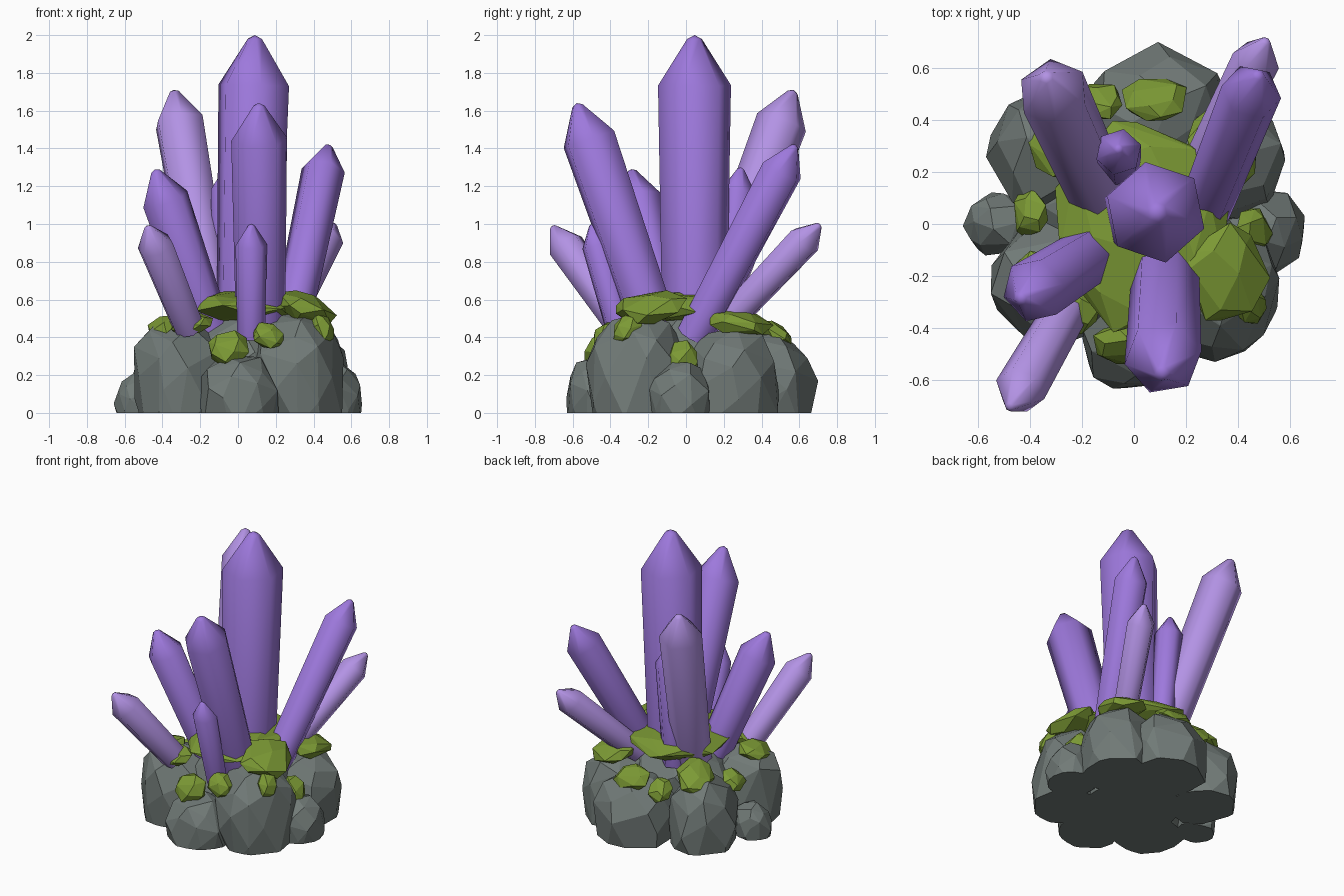
import bpy, bmesh, math, random
from mathutils import Vector

random.seed(4)
cube = bpy.data.objects.get("Cube")
if cube:
    bpy.data.objects.remove(cube, do_unlink=True)


def material(name, rgb):
    m = bpy.data.materials.new(name)
    m.use_nodes = True
    m.diffuse_color = (*rgb, 1)
    bsdf = next(n for n in m.node_tree.nodes if n.type == "BSDF_PRINCIPLED")
    bsdf.inputs["Base Color"].default_value = (*rgb, 1)
    return m


stone = material("grey stone", (0.165, 0.195, 0.185))
moss = material("green moss", (0.20, 0.32, 0.035))
purple = material("purple crystal", (0.34, 0.19, 0.72))
lilac = material("light purple crystal", (0.45, 0.29, 0.78))


def make(name, bm, mat):
    bmesh.ops.recalc_face_normals(bm, faces=bm.faces)
    me = bpy.data.meshes.new(name)
    bm.to_mesh(me)
    bm.free()
    me.materials.append(mat)
    ob = bpy.data.objects.new(name, me)
    bpy.context.collection.objects.link(ob)
    return ob


def lump(name, centre, size, mat, count, tilt=0.0, grounded=False):
    """Faceted hull of evenly spread, jittered points; grounded ones get steep sides and a flat base."""
    bm = bmesh.new()
    c, outward = Vector(centre), Vector((centre[0], centre[1], 0)).normalized()
    spin = random.uniform(0, math.tau)
    for i in range(count):
        h = 1 - 2 * (i + 0.5) / count
        a = i * 2.4 + spin + random.uniform(-0.3, 0.3)
        sunk = grounded and h < 0
        r = math.sqrt(1 - (h * (0.65 if sunk else 1)) ** 2)
        z = h * (1.4 if sunk else 1)
        k = random.uniform(0.97, 1.1)
        p = Vector((r * math.cos(a) * size[0], r * math.sin(a) * size[1], z * size[2])) * k
        p.z -= tilt * p.dot(outward)
        bm.verts.new(c + p)
    bmesh.ops.convex_hull(bm, input=bm.verts)
    bmesh.ops.delete(bm, geom=[v for v in bm.verts if not v.link_faces], context="VERTS")
    bmesh.ops.dissolve_limit(bm, angle_limit=math.radians(9), verts=bm.verts, edges=bm.edges)
    if grounded:
        cut = bmesh.ops.bisect_plane(bm, geom=bm.verts[:] + bm.edges[:] + bm.faces[:],
                                     plane_co=(0, 0, 0), plane_no=(0, 0, 1), clear_inner=True)
        rim = [e for e in cut["geom_cut"] if isinstance(e, bmesh.types.BMEdge)]
        bmesh.ops.contextual_create(bm, geom=rim)
    make(name, bm, mat)


def crystal(name, base, tip, radius, mat, spin=0.2):
    """Six-sided shaft widening to a shoulder, closing in a blunt point."""
    base, tip = Vector(base), Vector(tip)
    length = (tip - base).length
    turn = (tip - base).to_track_quat("Z", "Y")
    rings = [(0, 0.88), (length - radius * 1.35, 1), (length - radius * 0.1, 0.2)]
    bm = bmesh.new()
    loops = []
    for z, k in rings:
        loops.append([bm.verts.new(base + turn @ Vector((
            radius * k * math.cos(spin + i * math.tau / 6),
            radius * k * math.sin(spin + i * math.tau / 6), z))) for i in range(6)])
    top = bm.verts.new(tip)
    for i in range(6):
        j = (i + 1) % 6
        for low, high in zip(loops, loops[1:]):
            bm.faces.new((low[i], low[j], high[j], high[i]))
        bm.faces.new((loops[-1][i], loops[-1][j], top))
    bm.faces.new(loops[0][::-1])
    ob = make(name, bm, mat)
    bpy.ops.object.select_all(action="DESELECT")
    ob.select_set(True)
    bpy.context.view_layer.objects.active = ob
    bpy.ops.object.shade_smooth_by_angle(angle=math.radians(65))


# Boulders
for name, centre, size in [
    ("core_rock", (0.02, 0, 0.25), (0.36, 0.36, 0.31)),
    ("front_right_rock", (-0.32, -0.22, 0.23), (0.235, 0.25, 0.27)),
    ("front_rock", (0, -0.43, 0.11), (0.21, 0.2, 0.2)),
    ("front_left_rock", (0.32, -0.25, 0.25), (0.25, 0.26, 0.28)),
    ("left_rock", (0.5, -0.03, 0.1), (0.16, 0.16, 0.17)),
    ("right_rock", (-0.51, 0, 0.08), (0.14, 0.12, 0.13)),
    ("back_rock", (0.09, 0.43, 0.18), (0.26, 0.25, 0.24)),
    ("back_right_rock", (-0.33, 0.27, 0.2), (0.22, 0.24, 0.26)),
    ("back_left_rock", (0.36, 0.25, 0.2), (0.22, 0.24, 0.26)),
]:
    lump(name, centre, size, stone, 32, grounded=True)

# Moss cushions: a large one on top, small ones sloping down the sides
lump("moss_top", (0.03, 0, 0.56), (0.34, 0.4, 0.09), moss, 30)
for i, (centre, size, tilt) in enumerate([
    ((0.35, -0.19, 0.56), (0.16, 0.19, 0.08), 0.3),
    ((0.45, -0.31, 0.45), (0.06, 0.08, 0.07), 0.6),
    ((0.34, 0.28, 0.48), (0.15, 0.18, 0.065), 0.2),
    ((0.46, -0.02, 0.29), (0.075, 0.085, 0.09), 0.4),
    ((0.08, 0.48, 0.42), (0.13, 0.09, 0.06), 0.4),
    ((-0.13, 0.47, 0.38), (0.08, 0.08, 0.06), 0.5),
    ((-0.29, 0.31, 0.46), (0.13, 0.13, 0.06), 0.4),
    ((-0.4, 0.04, 0.36), (0.07, 0.09, 0.06), 0.5),
    ((-0.38, -0.23, 0.46), (0.1, 0.13, 0.06), 0.3),
    ((-0.25, -0.33, 0.47), (0.12, 0.1, 0.055), 0.2),
    ((-0.05, -0.46, 0.34), (0.11, 0.08, 0.09), 0.4),
    ((0.16, -0.43, 0.41), (0.085, 0.07, 0.065), 0.4),
]):
    lump(f"moss_patch_{i + 1}", centre, size, moss, 18, tilt)

# Crystals
for name, base, tip, radius, mat in [
    ("centre_crystal", (0.05, 0.045, 0.4), (0.09, 0.045, 2.0), 0.197, purple),
    ("front_tall_crystal", (0.12, -0.16, 0.42), (0.11, -0.58, 1.64), 0.15, purple),
    ("front_small_crystal", (0.07, -0.34, 0.4), (0.07, -0.5, 1.0), 0.085, purple),
    ("left_crystal", (0.265, 0.04, 0.4), (0.48, 0.58, 1.42), 0.117, purple),
    ("left_small_crystal", (0.25, 0.19, 0.45), (0.51, 0.71, 1.0), 0.094, lilac),
    ("back_right_crystal", (-0.12, 0.09, 0.42), (-0.34, 0.57, 1.71), 0.138, lilac),
    ("back_small_crystal", (-0.05, 0.2, 0.45), (-0.06, 0.29, 1.3), 0.09, purple),
    ("right_crystal", (-0.14, -0.1, 0.42), (-0.44, -0.29, 1.29), 0.127, purple),
    ("right_small_crystal", (-0.26, -0.33, 0.45), (-0.48, -0.71, 0.99), 0.1, lilac),
]:
    crystal(name, base, tip, radius, mat)
